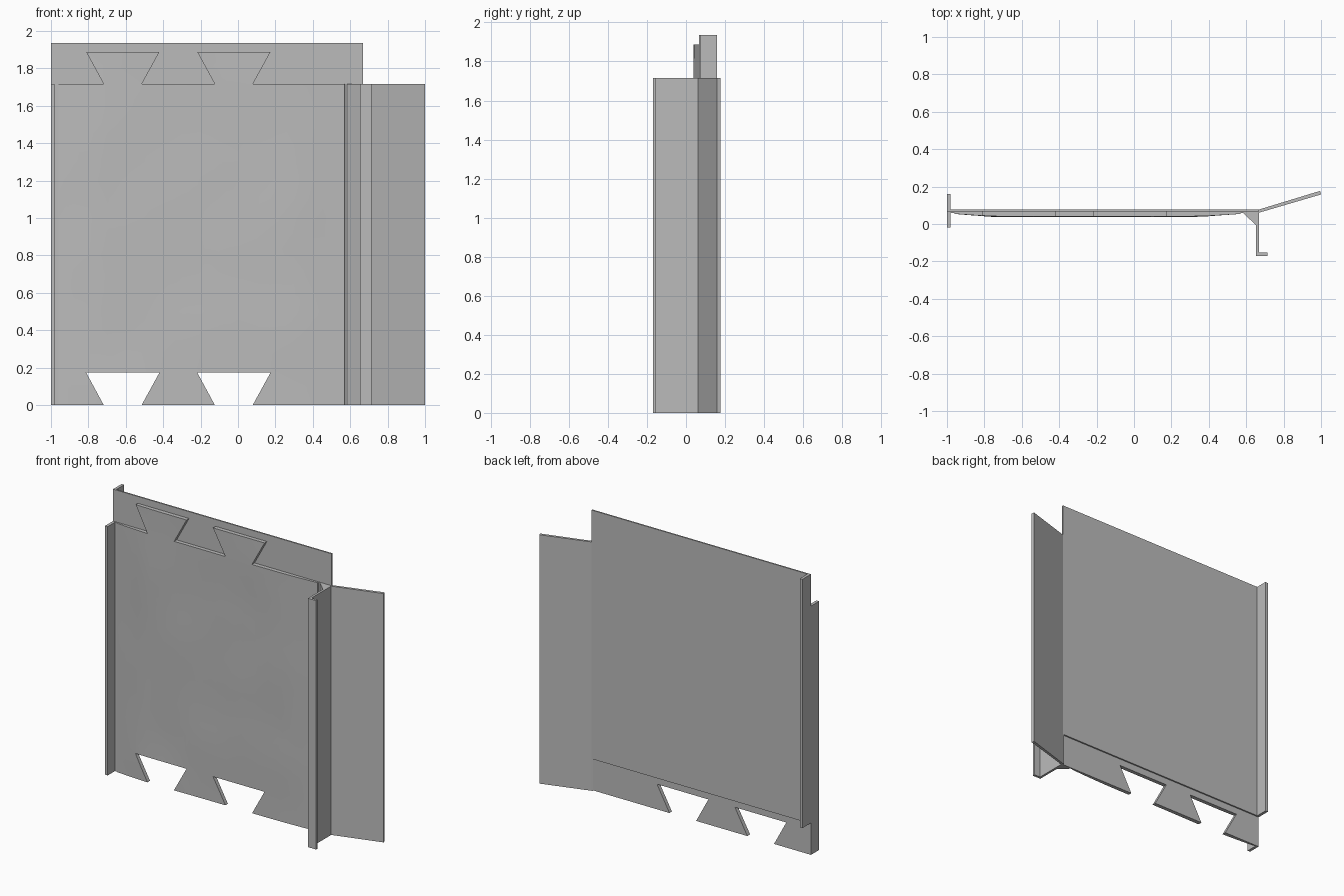
import bpy, bmesh, math
from mathutils import Vector, noise

cube = bpy.data.objects.get("Cube")
if cube:
    bpy.data.objects.remove(cube, do_unlink=True)

grey = bpy.data.materials.new("plain_grey")
grey.use_nodes = True
colour = (0.5, 0.5, 0.5, 1)
grey.diffuse_color = colour
grey.node_tree.nodes["Principled BSDF"].inputs["Base Color"].default_value = colour

LENGTH = 1.715   # panel height
SHIFT = 0.22     # upward offset of the back layer


def prism(name, outline, vector):
    """Extrude a closed outline of 3D points along a vector."""
    bm = bmesh.new()
    face = bm.faces.new([bm.verts.new(p) for p in outline])
    top = bmesh.ops.extrude_face_region(bm, geom=[face])["geom"]
    verts = [g for g in top if isinstance(g, bmesh.types.BMVert)]
    bmesh.ops.translate(bm, verts=verts, vec=vector)
    bmesh.ops.recalc_face_normals(bm, faces=bm.faces)
    mesh = bpy.data.meshes.new(name)
    bm.to_mesh(mesh)
    bm.free()
    mesh.materials.append(grey)
    obj = bpy.data.objects.new(name, mesh)
    bpy.context.collection.objects.link(obj)
    return obj


def upright(name, plan, bottom=0.0):
    """Stand a plan outline up to the panel height."""
    return prism(name, [(x, y, bottom) for x, y in plan], (0, 0, LENGTH))


def rect(x0, x1, y0, y1):
    return [(x0, y0), (x1, y0), (x1, y1), (x0, y1)]


# Back layer, raised above the front layer, with its left edge flange
upright("back_plate", rect(-1, 0.667, 0.067, 0.077), SHIFT)
upright("back_edge_flange", rect(-1, -0.98, 0.067, 0.16), SHIFT)
upright("front_edge_flange", rect(-1, -0.98, -0.02, 0.067))

# Corner post, foot, brace and angled wing
upright("corner_post", [(0.652, 0.067), (0.652, -0.17), (0.715, -0.17),
                        (0.715, -0.153), (0.668, -0.153), (0.668, 0.067)])
upright("corner_brace", [(0.58, 0.062), (0.653, -0.007), (0.653, 0.062)])
upright("side_wing", [(0.655, 0.075), (0.667, 0.06), (1, 0.158), (0.995, 0.177), (0.667, 0.077)])

# Front layer: dovetail notches at the bottom repeat as tabs at the top
DOVETAIL = [(-0.718, 0), (-0.812, 0.173), (-0.42, 0.173), (-0.515, 0)]
edge = [(x + s, z) for s in (0, 0.594) for x, z in DOVETAIL]
bottom = [(-1, 0)] + edge + [(0.667, 0)]
outline = bottom + [(x, z + LENGTH) for x, z in reversed(bottom)]
panel = prism("front_panel", [(x, 0.067, z) for x, z in outline], (0, -0.008, 0))


def relief(x, z):
    """Front depth of the gently uneven stone-like surface."""
    rise = min((x + 0.96) / 0.2, (0.57 - x) / 0.22, 1)
    if rise <= 0:
        return 0.059
    bump = noise.noise(Vector((x * 3, z * 3, 0.5)))
    return 0.054 - rise * (0.014 + 0.005 * bump)


# Slice the panel into a grid and push its front out
bm = bmesh.new()
bm.from_mesh(panel.data)
bmesh.ops.triangulate(bm, faces=bm.faces)
cuts = [(-0.961, 0), (-0.959, 0), (0.569, 0), (0.571, 0)]
cuts += [(-0.9 + 0.1 * i, 0) for i in range(15)]
cuts += [(0.1 * i, 1) for i in range(1, 19)]
for pos, along_z in cuts:
    normal = Vector((0, 0, 1)) if along_z else Vector((1, 0, 0))
    bmesh.ops.bisect_plane(bm, geom=bm.verts[:] + bm.edges[:] + bm.faces[:],
                           dist=1e-5, plane_co=normal * pos, plane_no=normal)
for v in bm.verts:
    if v.co.y < 0.06:
        v.co.y = relief(v.co.x, v.co.z)
bmesh.ops.triangulate(bm, faces=bm.faces)
bmesh.ops.recalc_face_normals(bm, faces=bm.faces)
bm.to_mesh(panel.data)
bm.free()

bpy.ops.object.select_all(action="DESELECT")
panel.select_set(True)
bpy.context.view_layer.objects.active = panel
bpy.ops.object.shade_smooth_by_angle(angle=math.radians(30))
